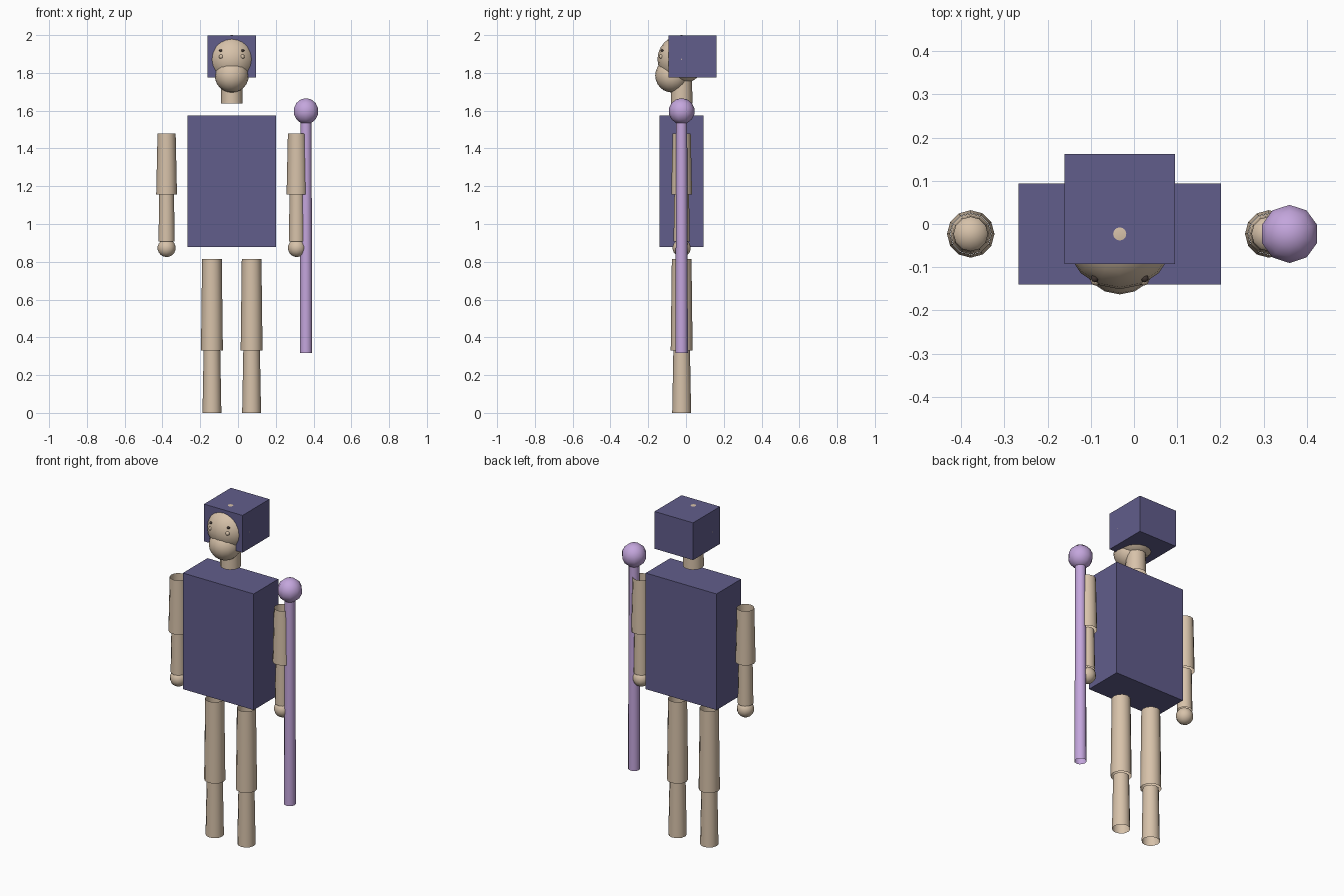
import bpy, bmesh
from mathutils import Matrix, Vector

if "Cube" in bpy.data.objects:
    bpy.data.objects.remove(bpy.data.objects["Cube"], do_unlink=True)

CX, CY = -0.033, -0.023  # body axis


def material(name, rgb):
    m = bpy.data.materials.new(name)
    m.use_nodes = True
    m.diffuse_color = (*rgb, 1)
    m.node_tree.nodes["Principled BSDF"].inputs["Base Color"].default_value = (*rgb, 1)
    return m


SKIN = material("warm_skin", (0.68, 0.54, 0.40))
ROBE = material("indigo_cloth", (0.12, 0.11, 0.26))
STAFF = material("lilac", (0.55, 0.38, 0.72))
DARK = material("dark_brown", (0.05, 0.035, 0.03))


def finish(name, bm, mat, smooth=True):
    me = bpy.data.meshes.new(name)
    bm.to_mesh(me)
    bm.free()
    me.materials.append(mat)
    ob = bpy.data.objects.new(name, me)
    bpy.context.scene.collection.objects.link(ob)
    for p in me.polygons:
        p.use_smooth = smooth
    return ob


def box(name, centre, size, mat):
    bm = bmesh.new()
    bmesh.ops.create_cube(bm, size=1, matrix=Matrix.LocRotScale(Vector(centre), None, Vector(size)))
    finish(name, bm, mat, False)


def ball(name, centre, r, mat, segs=12, scale=(1, 1, 1)):
    bm = bmesh.new()
    bmesh.ops.create_uvsphere(bm, u_segments=segs, v_segments=segs * 3 // 4, radius=r,
                              matrix=Matrix.LocRotScale(Vector(centre), None, Vector(scale)))
    finish(name, bm, mat)


def tube(name, x, z0, z1, r0, r1, mat):
    """Open-ended tapered tube, r0 at the bottom and r1 at the top."""
    bm = bmesh.new()
    bmesh.ops.create_cone(bm, cap_ends=False, segments=12, radius1=r0, radius2=r1, depth=z1 - z0,
                          matrix=Matrix.Translation((x, CY, (z0 + z1) / 2)))
    finish(name, bm, mat)


# Torso and hood
box("torso", (CX, CY, 1.227), (0.469, 0.233, 0.695), ROBE)
box("hood", (CX, 0.035, 1.8865), (0.255, 0.255, 0.223), ROBE)

# Head, muzzle and neck
ball("head", (CX, CY, 1.872), 0.128, SKIN, 16)
ball("muzzle", (CX, -0.073, 1.786), 0.09, SKIN, 16)
tube("neck", CX, 1.638, 1.78, 0.057, 0.055, SKIN)

# Limbs and facial details on both sides
for side, s in (("right", -1), ("left", 1)):
    arm, leg = CX + s * 0.345, CX + s * 0.105
    tube(side + "_upper_arm", arm, 1.156, 1.478, 0.055, 0.048, SKIN)
    tube(side + "_forearm", arm, 0.907, 1.156, 0.043, 0.039, SKIN)
    ball(side + "_hand", (arm, CY, 0.873), 0.048, SKIN)
    tube(side + "_thigh", leg, 0.33, 0.815, 0.058, 0.052, SKIN)
    tube(side + "_shin", leg, 0, 0.33, 0.05, 0.044, SKIN)
    ball(side + "_eye", (CX + s * 0.056, -0.131, 1.886), 0.012, SKIN, 8)
    ball(side + "_brow", (CX + s * 0.058, -0.126, 1.918), 0.009, DARK, 8, (1, 1, 0.7))

# Staff held at the left side
tube("staff_shaft", 0.36, 0.317, 1.6, 0.033, 0.029, STAFF)
ball("staff_orb", (0.36, CY, 1.597), 0.069, STAFF, 10)
